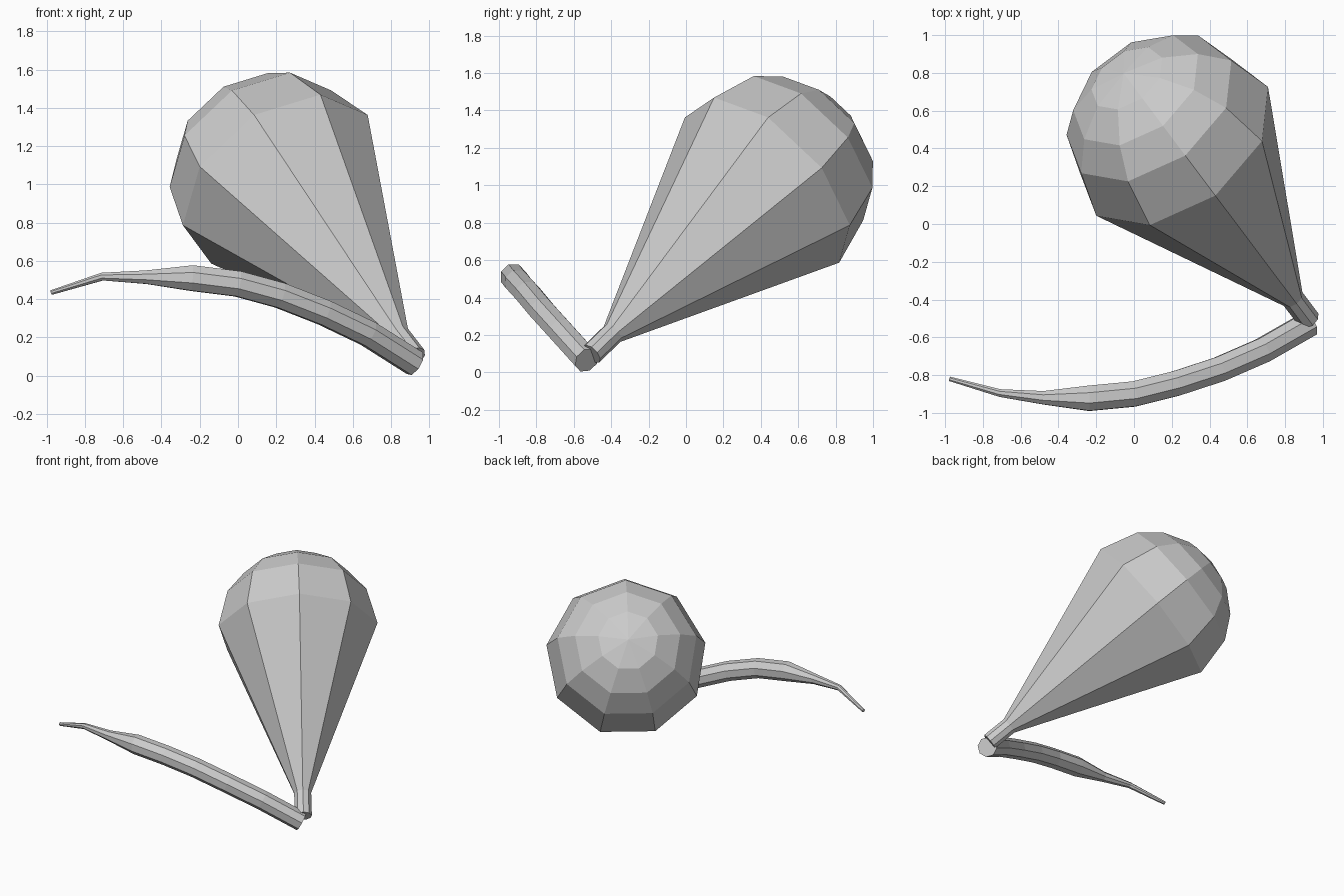
import bpy, bmesh
from math import sin, cos, pi, radians
from mathutils import Vector

if "Cube" in bpy.data.objects:
    bpy.data.objects.remove(bpy.data.objects["Cube"])


def loft(name, rings, sides, offset=0.0, pole=None):
    """Skin rings given as (centre, radius, u, v); an optional pole closes the far end."""
    bm = bmesh.new()
    loops = []
    for c, r, u, v in rings:
        loops.append([bm.verts.new(c + r * (cos(a) * u + sin(a) * v))
                      for a in (2 * pi * (i + offset) / sides for i in range(sides))])
    for a, b in zip(loops, loops[1:]):
        for i in range(sides):
            j = (i + 1) % sides
            bm.faces.new((a[i], a[j], b[j], b[i]))
    bm.faces.new(loops[0][::-1])
    if pole is None:
        bm.faces.new(loops[-1])
    else:
        p = bm.verts.new(pole)
        for i in range(sides):
            bm.faces.new((loops[-1][i], loops[-1][(i + 1) % sides], p))
    bmesh.ops.recalc_face_normals(bm, faces=bm.faces)
    mesh = bpy.data.meshes.new(name)
    bm.to_mesh(mesh)
    bm.free()
    ob = bpy.data.objects.new(name, mesh)
    bpy.context.collection.objects.link(ob)
    return ob


# Bulb: nine-sided neck, long cone and hemispherical cap along a tilted axis
centre = Vector((0.218, 0.434, 1.014))
axis = Vector((-0.474, 0.631, 0.615)).normalized()
side = Vector((0.8, 0.6, 0))
up = side.cross(axis).normalized()
R = 0.577
profile = [(-1.49, 0.062), (-1.31, 0.062), (0, R)]
profile += [(R * sin(radians(a)), R * cos(radians(a))) for a in (29, 48.6, 68)]
loft("bulb", [(centre + axis * t, r, up, side) for t, r in profile], 9,
     pole=centre + axis * R)

# Stalk: curved, tapering octagonal tube lying in one tilted plane
path = [(0.925, -0.53, 0.065, 0.072), (0.68, -0.67, 0.22, 0.072),
        (0.45, -0.77, 0.33, 0.072), (0.22, -0.845, 0.42, 0.072),
        (0, -0.90, 0.48, 0.072), (-0.24, -0.923, 0.51, 0.072),
        (-0.48, -0.92, 0.515, 0.038), (-0.71, -0.895, 0.518, 0.022),
        (-0.975, -0.82, 0.435, 0.013)]
points = [Vector(p[:3]) for p in path]
normal = Vector((0, 0.73, 0.68)).normalized()
rings = []
for i, p in enumerate(points):
    tangent = points[min(i + 1, len(points) - 1)] - points[max(i - 1, 0)]
    u = normal.cross(tangent).normalized()
    rings.append((p, path[i][3], u, normal))
loft("stalk", rings, 8, offset=0.5)
